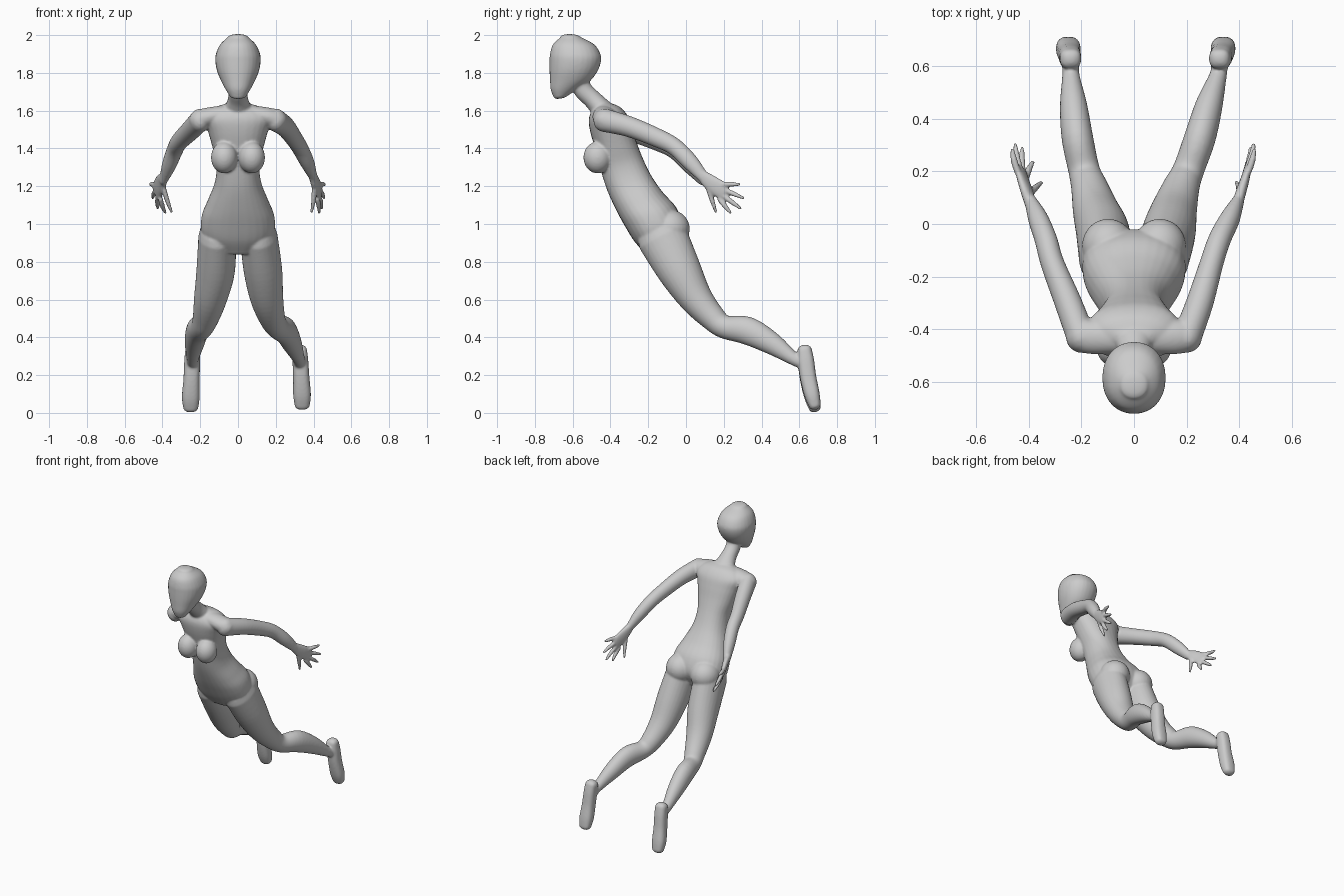
import bpy, bmesh, math
from mathutils import Vector as V

bm = bmesh.new()
N = 28


def spline(keys, steps=5):
    """Catmull-Rom through a list of equal-length number lists."""
    out = []
    for i in range(len(keys) - 1):
        a, b, c, d = keys[max(i - 1, 0)], keys[i], keys[i + 1], keys[min(i + 2, len(keys) - 1)]
        for k in range(steps):
            t = k / steps
            out.append([0.5 * (2 * q + (r - p) * t + (2 * p - 5 * q + 4 * r - s) * t * t
                               + (3 * q - p - 3 * r + s) * t ** 3) for p, q, r, s in zip(a, b, c, d)])
    return out + [list(keys[-1])]


def skin(rings, power=2.0, cap=1.0):
    """Skin (centre, u, v) rings into a closed tube with rounded ends."""
    def ends(first, second):
        c, u, v = first
        t = (c - second[0]).normalized() * min(u.length, v.length) * cap
        return [(c + t * math.sin(a), u * math.cos(a), v * math.cos(a)) for a in (0.4, 0.8, 1.2, 1.5)]
    rings = ends(rings[0], rings[1])[::-1] + rings + ends(rings[-1], rings[-2])
    e = 2 / power
    loops = []
    for c, u, v in rings:
        loop = []
        for i in range(N):
            a = 2 * math.pi * i / N
            x, y = math.cos(a), math.sin(a)
            loop.append(bm.verts.new(c + u * math.copysign(abs(x) ** e, x)
                                     + v * math.copysign(abs(y) ** e, y)))
        loops.append(loop)
    faces = [bm.faces.new(loops[0]), bm.faces.new(loops[-1])]
    for p, q in zip(loops, loops[1:]):
        for i in range(N):
            j = (i + 1) % N
            faces.append(bm.faces.new((p[i], p[j], q[j], q[i])))
    bmesh.ops.recalc_face_normals(bm, faces=faces)


def limb(keys, power=2.0, cap=1.0, side=V((1, 0, 0))):
    """keys: x, y, z, half width along side, half depth."""
    s = spline(keys)
    rings = []
    for i, k in enumerate(s):
        t = (V(s[min(i + 1, len(s) - 1)][:3]) - V(s[max(i - 1, 0)][:3])).normalized()
        v = t.cross(side).normalized()
        rings.append((V(k[:3]), v.cross(t).normalized() * k[3], v * k[4]))
    skin(rings, power, cap)


def trunk(keys, power=2.0, cap=1.0):
    """keys: front y, front z, back y, back z, half width."""
    rings = []
    for fy, fz, by, bz, w in spline(keys):
        f, b = V((0, fy, fz)), V((0, by, bz))
        rings.append(((f + b) / 2, V((w, 0, 0)), (f - b) / 2))
    skin(rings, power, cap)


def ball(c, r):
    res = bmesh.ops.create_uvsphere(bm, u_segments=28, v_segments=18, radius=1)
    for v in res['verts']:
        v.co = V((v.co.x * r[0] + c[0], v.co.y * r[1] + c[1], v.co.z * r[2] + c[2]))


# head
trunk([(-.665, 1.988, -.555, 1.988, .055), (-.705, 1.95, -.485, 1.95, .095),
       (-.72, 1.90, -.453, 1.90, .117), (-.722, 1.86, -.45, 1.86, .12),
       (-.722, 1.81, -.468, 1.81, .111), (-.72, 1.76, -.505, 1.76, .091),
       (-.716, 1.71, -.57, 1.715, .066), (-.70, 1.67, -.625, 1.68, .042)], 2.15, .35)
# neck
limb([(0, -.575, 1.78, .055, .05), (0, -.545, 1.71, .05, .05),
      (0, -.49, 1.655, .055, .05), (0, -.43, 1.59, .085, .06)])
# torso
trunk([(-.22, .85, -.06, .89, .12), (-.275, .91, -.02, .985, .19), (-.33, 1.0, -.05, 1.085, .192),
       (-.373, 1.08, -.12, 1.165, .16), (-.418, 1.18, -.18, 1.25, .124),
       (-.45, 1.28, -.225, 1.34, .114), (-.475, 1.38, -.26, 1.43, .135),
       (-.505, 1.48, -.285, 1.51, .16), (-.515, 1.55, -.31, 1.575, .18),
       (-.50, 1.595, -.35, 1.62, .14), (-.47, 1.62, -.40, 1.64, .08)], 2.3, .3)

for s in (-1, 1):
    left = s < 0
    # breasts, buttocks, shoulder bridge
    ball((s * .073, -.468, 1.352), (.07, .075, .084))
    ball((s * .098, -.085, .975), (.1, .105, .1))
    limb([(s * .06, -.43, 1.585, .045, .06), (s * .15, -.43, 1.568, .05, .065),
          (s * .205, -.425, 1.55, .055, .063)], side=V((0, 0, 1)))

    # leg
    lx = (.11, .118, .145, .17, .19, .215, .23, .24, .24) if left else \
         (.11, .132, .152, .18, .207, .25, .285, .32, .325)
    leg = [(-.125, .93, .1, .135), (-.035, .755, .102, .116), (.05, .61, .088, .09),
           (.14, .505, .07, .07), (.205, .455, .06, .062), (.325, .435, .06, .074),
           (.45, .37, .052, .06), (.565, .29, .033, .036), (.61, .27, .033, .036)]
    limb([(s * x, *k) for x, k in zip(lx, leg)])

    # foot, toes pointing down
    fx = (.241, .243, .246, .25, .25) if left else (.325, .33, .335, .339, .34)
    foot = [(.628, .325, .04, .038), (.635, .27, .042, .043), (.647, .18, .043, .043),
            (.667, .09, .047, .041), (.682, .032, .04, .032)]
    dz = -.005 if left else .008
    limb([(s * x, y, z + dz, a, b) for x, (y, z, a, b) in zip(fx, foot)], 2.6, .75)

    # arm
    ax = (.2, .25, .31, .335, .365, .395) if left else (.2, .25, .295, .325, .365, .398)
    arm = [(-.435, 1.55, .055, .062), (-.3, 1.515, .052, .055), (-.15, 1.455, .045, .05),
           (-.06, 1.408, .043, .046), (.02, 1.33, .038, .044), (.09, 1.25, .022, .03)]
    dz = -.018 if left else 0
    limb([(s * x, y, z + dz * min(1, i), a, b) for i, (x, (y, z, a, b)) in enumerate(zip(ax, arm))])

    # palm, turned so its width runs up and down
    tilt = V((.55 if left else .2, 0, 0))
    flat = V((1, 0, 0)) - V((0, .45, .75)) * (-s * tilt.x) * -1
    limb([(s * .393, .075, 1.265 + dz, .021, .028), (s * .408, .125, 1.222, .02, .042),
          (s * .422, .17, 1.19, .017, .047), (s * .43, .205, 1.165, .014, .043)], 2.2, .6, flat)

    # fingers and thumb: base and tip
    tx = (.463, .452, .425, .385, .352) if left else (.458, .455, .444, .43, .39)
    bx = (.443, .435, .424, .41, .395) if left else (.435, .432, .428, .42, .405)
    base = [(.2, 1.21), (.21, 1.178), (.2, 1.148), (.178, 1.13), (.115, 1.195)]
    tip = [(.282, 1.21), (.302, 1.138), (.288, 1.083), (.235, 1.06), (.158, 1.065)]
    for a, b, (y0, z0), (y1, z1) in zip(bx, tx, base, tip):
        limb([(s * a, y0, z0, .0135, .0135),
              (s * (a + b) / 2 + .003 * s, (y0 + y1) / 2, (z0 + z1) / 2, .0135, .0135),
              (s * b, y1, z1, .0085, .0085)])

# fuse all parts into one smooth skin
mesh = bpy.data.meshes.new("figure")
bm.to_mesh(mesh)
bm.free()
figure = bpy.data.objects.new("figure", mesh)
bpy.context.collection.objects.link(figure)
rm = figure.modifiers.new("fuse", 'REMESH')
rm.mode = 'VOXEL'
rm.voxel_size = .0065
rm.use_smooth_shade = True
sm = figure.modifiers.new("soften", 'SMOOTH')
sm.factor = .5
sm.iterations = 8
